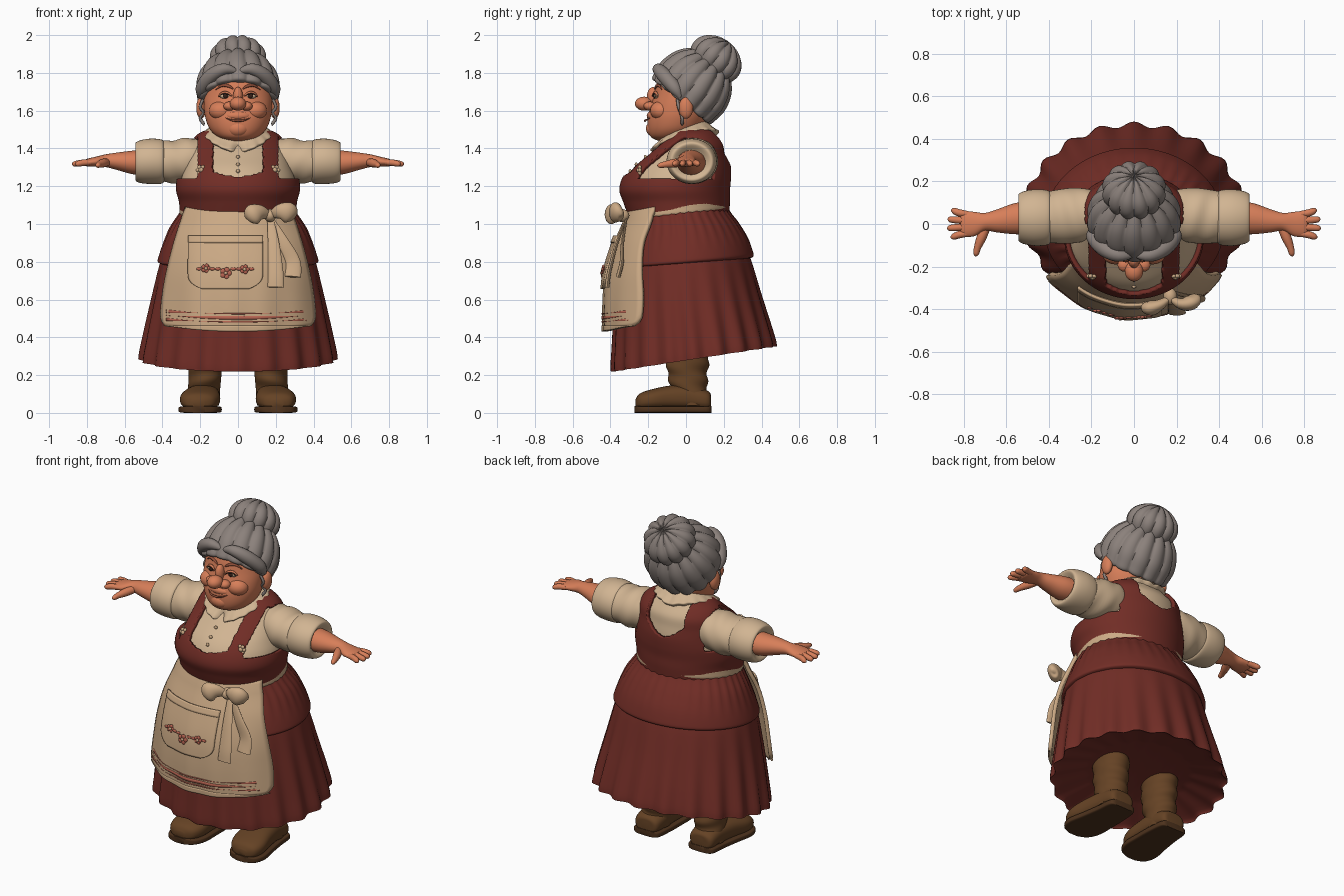
import bpy, bmesh, math
from math import sin, cos, pi, radians, sqrt, copysign
from mathutils import Vector, Matrix

if "Cube" in bpy.data.objects:
    bpy.data.objects.remove(bpy.data.objects["Cube"])

def material(name, *rgb):
    m = bpy.data.materials.new(name)
    m.use_nodes = True
    m.diffuse_color = (*rgb, 1)
    m.node_tree.nodes["Principled BSDF"].inputs["Base Color"].default_value = (*rgb, 1)
    return m

SKIN = material("warm skin", .68, .21, .10)
HAIR = material("grey hair", .26, .22, .20)
DRESS = material("maroon cloth", .165, .026, .019)
BLOUSE = material("cream blouse", .64, .46, .29)
LINEN = material("tan apron", .60, .40, .235)
PINK = material("pink embroidery", .48, .13, .085)
BOOT = material("brown leather", .13, .055, .018)
SOLE = material("dark sole", .075, .032, .012)
DARK = material("dark eye", .035, .015, .01)
BROW = material("reddish brow", .30, .085, .045)

# ---------- helpers ----------
def finish(name, bm, mat, mirror=False, thick=0):
    bmesh.ops.recalc_face_normals(bm, faces=bm.faces)
    me = bpy.data.meshes.new(name)
    bm.to_mesh(me)
    bm.free()
    me.materials.append(mat)
    me.shade_smooth()
    me.set_sharp_from_angle(angle=radians(55))
    ob = bpy.data.objects.new(name, me)
    bpy.context.collection.objects.link(ob)
    if thick:
        s = ob.modifiers.new("Thickness", "SOLIDIFY")
        s.thickness, s.offset = thick, 0
    if mirror:
        ob.modifiers.new("Mirror", "MIRROR").use_mirror_merge = False
    return ob

def blend(keys, s):
    """Smooth curve through a list of tuples."""
    i = min(int(s), len(keys) - 2)
    t = s - i
    k = [keys[max(0, min(len(keys) - 1, i + d))] for d in (-1, 0, 1, 2)]
    return [b + .5 * t * (c - a + t * (2*a - 5*b + 4*c - d + t * (3 * (b - c) + d - a)))
            for a, b, c, d in zip(*k)]

def skin_rings(bm, rings, cap=True):
    faces = []
    for a, b in zip(rings, rings[1:]):
        n = len(a)
        for j in range(n):
            faces.append(bm.faces.new((a[j], a[(j+1) % n], b[(j+1) % n], b[j])))
    if cap:
        bm.faces.new(rings[0])
        bm.faces.new(rings[-1])
    return faces

def loft(name, keys, mat, axis="Z", sides=64, steps=5, warp=None, keep=None, power=1, **kw):
    """Rings (position, centre, centre, radius, radius) along an axis."""
    bm, rings = bmesh.new(), []
    for i in range((len(keys) - 1) * steps + 1):
        a, c1, c2, r1, r2 = blend(keys, i / steps)
        ring = []
        for j in range(sides):
            th = 2 * pi * j / sides
            c, s = (copysign(abs(f) ** power, f) for f in (cos(th), sin(th)))
            u, v = c1 + max(r1, .001) * c, c2 + max(r2, .001) * s
            p = Vector({"Z": (u, v, a), "X": (a, u, v), "Y": (u, a, v)}[axis])
            ring.append(bm.verts.new(warp(p, th) if warp else p))
        rings.append(ring)
    skin_rings(bm, rings, cap=not keep)
    if keep:
        out = [f for f in bm.faces if not keep(f.calc_center_median())]
        bmesh.ops.delete(bm, geom=out, context="FACES")
        for _ in range(3):
            edge = [v for v in bm.verts if v.is_boundary]
            bmesh.ops.smooth_vert(bm, verts=edge, factor=.5, use_axis_x=True, use_axis_y=True, use_axis_z=True)
    return finish(name, bm, mat, **kw)

def sweep(name, pts, mat, flat=1, out=(0, -1, 0), sides=12, steps=5, **kw):
    """Tube through points (x, y, z, radius)."""
    n = (len(pts) - 1) * steps
    path = [blend(pts, i / steps) for i in range(n + 1)]
    bm, rings = bmesh.new(), []
    for i, p in enumerate(path):
        tan = Vector(path[min(i+1, n)][:3]) - Vector(path[max(i-1, 0)][:3])
        side = tan.cross(Vector(out)).normalized()
        nor = side.cross(tan).normalized() * flat
        r = max(p[3], .001)
        rings.append([bm.verts.new(Vector(p[:3]) + r * (side * cos(a) + nor * sin(a)))
                      for a in (2 * pi * j / sides for j in range(sides))])
    skin_rings(bm, rings)
    return finish(name, bm, mat, **kw)

def ball(name, centre, radii, mat, **kw):
    bm = bmesh.new()
    bmesh.ops.create_uvsphere(bm, u_segments=24, v_segments=14, radius=1)
    bm.transform(Matrix.Translation(centre) @ Matrix.Diagonal((*radii, 1)))
    return finish(name, bm, mat, **kw)

def front_y(keys, x, z):
    """Front surface of a loft whose keys run downward."""
    i = next((i for i in range(len(keys) - 1) if z >= keys[i+1][0]), len(keys) - 2)
    t = min(1, max(0, (keys[i][0] - z) / (keys[i][0] - keys[i+1][0])))
    _, cx, cy, rx, ry = blend(keys, i + t)
    return cy - ry * sqrt(max(0, 1 - (x / rx) ** 2))

# ---------- skirt ----------
def skirt_warp(p, th):
    w = min(1, max(0, (.86 - p.z) / .56))
    k = 1 + .028 * w * cos(20 * th)
    return Vector((p.x * k, p.y * k, p.z + .155 * w * p.y))

loft("lower_skirt", [(.86, 0, -.01, .38, .33), (.8, 0, -.005, .41, .35), (.6, 0, .01, .455, .385),
     (.4, 0, .03, .495, .415), (.285, 0, .04, .513, .428), (.295, 0, .04, .49, .405),
     (.34, 0, .04, .3, .25)], DRESS, sides=160, warp=skirt_warp)

def hip_warp(p, th):
    k = 1 + .012 * cos(36 * th) * min(1, max(0, (p.z - .85) / .15))
    return Vector((p.x * k, p.y * k, p.z + .08 * p.y))

loft("upper_skirt", [(1.12, 0, -.04, .27, .235), (1.05, 0, -.03, .315, .26), (.98, 0, -.015, .36, .295),
     (.9, 0, -.008, .395, .335), (.83, 0, -.005, .42, .358), (.80, 0, -.005, .424, .362),
     (.79, 0, -.005, .40, .34)], DRESS, sides=144, warp=hip_warp)

# ---------- blouse and bodice ----------
TORSO = [(1.51, 0, .04, .06, .06), (1.50, 0, .04, .11, .10), (1.47, 0, .04, .19, .12), (1.42, 0, .03, .235, .165),
         (1.36, 0, .0, .26, .205), (1.30, 0, -.03, .28, .245), (1.24, 0, -.05, .30, .265),
         (1.18, 0, -.06, .305, .27), (1.12, 0, -.05, .29, .26), (1.05, 0, -.04, .285, .245)]
loft("blouse_body", TORSO, BLOUSE)

def bodice_area(p):
    x = abs(p.x)
    if p.y < 0:
        neck = x > .13 or p.z < 1.25 + 1.5 * x * x
    else:
        neck = x > .12 or p.z < 1.31 + 5 * x * x
    return neck and (x < (.21 if p.y < 0 else .225) or p.z < 1.24)

loft("bodice", [(z, x, y, a + .012, b + .012) for z, x, y, a, b in TORSO], DRESS,
     sides=200, steps=8, keep=bodice_area, thick=.022)

def collar_warp(p, th):
    outer = min(1, max(0, (1.48 - p.z) / .05))
    gap = abs((th - 1.5 * pi + pi) % (2 * pi) - pi)
    k = 1 + outer * (.025 * cos(18 * th) - .3 * max(0, 1 - gap / .25))
    return Vector((p.x * k, p.y * k, p.z + .28 * p.y + .27 * abs(p.x)))

loft("collar", [(1.505, 0, 0, .09, .10), (1.495, 0, 0, .115, .12), (1.46, 0, -.005, .155, .155),
     (1.435, 0, -.01, .178, .185), (1.42, 0, -.01, .165, .17)], BLOUSE, sides=108, warp=collar_warp)
for z in (1.355, 1.315, 1.28):
    ball("blouse_button", (0, front_y(TORSO, 0, z) - .004, z), (.01, .008, .01), LINEN)
y = front_y(TORSO, .19, 1.285) - .025
ball("strap_button", (.195, y, 1.285), (.014, .014, .014), LINEN, mirror=True)
for a in range(6):
    ball("strap_button_petal", (.195 + .018 * cos(a * pi / 3), y + .004, 1.285 + .018 * sin(a * pi / 3)),
         (.011, .01, .011), LINEN, mirror=True)

# ---------- arms ----------
loft("sleeve", [(.15, .05, 1.35, .08, .08), (.2, .045, 1.345, .115, .108), (.28, .04, 1.335, .13, .118),
     (.36, .035, 1.33, .126, .112), (.44, .03, 1.33, .115, .105)], BLOUSE, "X", mirror=True,
     warp=lambda p, th: p + Vector((0, 0, .004 * sin(p.x * 60 + 2 * th))))
loft("sleeve_cuff", [(.39, .03, 1.33, .10, .09), (.40, .03, 1.33, .126, .115), (.46, .03, 1.332, .133, .12),
     (.52, .03, 1.33, .123, .112), (.543, .03, 1.33, .105, .095), (.52, .03, 1.33, .07, .06)], BLOUSE, "X", mirror=True)
loft("forearm", [(.48, .03, 1.325, .078, .068), (.56, .025, 1.326, .073, .062), (.64, .015, 1.332, .055, .046),
     (.70, .01, 1.335, .042, .034), (.75, .0, 1.33, .057, .027), (.80, .0, 1.325, .06, .02),
     (.815, 0, 1.325, .045, .012)], SKIN, "X", sides=32, mirror=True)
for i, reach in enumerate((.862, .878, .876, .86)):
    y = -.05 + .034 * i
    sweep("finger", [(.78, y * .9, 1.326, .014), (.82, y, 1.324, .017), (reach - .012, y * 1.2, 1.318, .014),
          (reach, y * 1.22, 1.316, .003)], SKIN, out=(0, 0, 1), mirror=True)
sweep("thumb", [(.69, -.005, 1.328, .02), (.715, -.06, 1.322, .023), (.735, -.11, 1.315, .017),
      (.742, -.14, 1.31, .013), (.745, -.152, 1.309, .003)], SKIN, out=(0, 0, 1), mirror=True)

# ---------- head ----------
HEAD = [(1.88, 0, .03, .04, .04), (1.82, 0, .02, .14, .125), (1.76, 0, 0, .172, .15), (1.68, 0, -.02, .18, .15),
        (1.62, 0, -.035, .18, .153), (1.56, 0, -.045, .172, .158), (1.50, 0, -.06, .148, .142),
        (1.46, 0, -.085, .105, .1), (1.44, 0, -.095, .05, .05)]
loft("head", HEAD, SKIN)
loft("neck", [(1.40, 0, .01, .11, .11), (1.58, 0, .01, .1, .1)], SKIN)
ball("cheek", (.088, -.13, 1.6), (.066, .06, .052), SKIN, mirror=True)
ball("chin", (0, -.165, 1.505), (.06, .047, .045), SKIN)
ball("upper_lip_pad", (0, -.172, 1.573), (.07, .036, .028), SKIN)
ball("nose_tip", (0, -.222, 1.637), (.043, .048, .037), SKIN)
ball("nose_wing", (.045, -.192, 1.624), (.032, .032, .024), SKIN, mirror=True)
ball("nose_bridge", (0, -.175, 1.675), (.026, .032, .05), SKIN)
ball("ear", (.195, .0, 1.615), (.026, .038, .058), SKIN, mirror=True)
ball("eye", (.068, -.150, 1.678), (.031, .02, .016), BLOUSE, mirror=True)
ball("iris", (.066, -.167, 1.678), (.014, .007, .013), DARK, mirror=True)

def face_line(name, pts, mat, lift, **kw):
    sweep(name, [(x, front_y(HEAD, x, z) - lift, z, r) for x, z, r in pts], mat, sides=8, **kw)

face_line("upper_eyelid", [(.033, 1.678, .003), (.055, 1.694, .007), (.082, 1.694, .007), (.105, 1.675, .003)], SKIN, .008, mirror=True)
face_line("lash_line", [(.036, 1.675, .001), (.055, 1.688, .003), (.082, 1.688, .003), (.1, 1.672, .001)], DARK, .012, mirror=True)
face_line("eyebrow", [(.025, 1.715, .003), (.05, 1.73, .008), (.085, 1.733, .007), (.12, 1.71, .002)], BROW, .003, mirror=True)
sweep("mouth", [(-.068, -.188, 1.563, .001), (-.035, -.212, 1.55, .005), (0, -.217, 1.546, .006),
      (.035, -.212, 1.55, .005), (.068, -.188, 1.563, .001)], BROW, sides=8)

# ---------- hair ----------
TILT = Matrix.Rotation(-.67, 3, "X")
def ribs(centre, count, depth):
    return lambda p, th: TILT @ (Vector((p.x, p.y, p.z)) *
        (1 - depth * (1 - abs(sin(count * th / 2 + .15 * sin(p.z * 20))) ** .6))) + Vector(centre)

R = .213
loft("hair", [(-.085, 0, 0, .15, .145)] + [(R * cos(a), 0, 0, R * 1.05 * sin(a), R * sin(a))
     for a in (radians(d) for d in (116, 105, 85, 60, 35, 12, 1))], HAIR, sides=168, warp=ribs((0, .03, 1.72), 14, .09))
loft("hair_bun", [(.115 * cos(a), 0, 0, .152 * sin(a), .152 * sin(a))
     for a in (radians(d) for d in (179, 150, 120, 90, 60, 30, 8, 1))], HAIR, sides=144, warp=ribs((0, .158, 1.872), 12, .12))
sweep("front_wave", [(.0, -.145, 1.805, .01), (.07, -.148, 1.82, .03), (.14, -.115, 1.785, .038),
      (.19, -.06, 1.72, .035), (.2, -.03, 1.67, .012)], HAIR, sides=16, mirror=True)
sweep("side_curl", [(.185, -.045, 1.66, .008), (.2, -.04, 1.62, .008), (.185, -.03, 1.59, .007),
      (.2, -.02, 1.56, .008), (.185, -.02, 1.535, .009), (.18, -.02, 1.52, .002)], HAIR, sides=8, mirror=True)

# ---------- apron ----------
APRON = [(1.12, 0, -.03, .30, .255), (1.05, 0, -.02, .34, .29), (.9, 0, 0, .42, .37),
         (.75, 0, .01, .455, .425), (.6, 0, .02, .48, .45), (.4, 0, .02, .51, .45)]

def apron_y(x, z, lift=0):
    return front_y(APRON, x, z) - lift + .006 * sin(34 * x) * (1.1 - z)

def panel(name, half, z0, z1, lift, mat, cx=0, sag=0, thick=.012, nu=40, nv=28):
    bm, rows = bmesh.new(), []
    for i in range(nv + 1):
        zz = z0 + (z1 - z0) * i / nv
        row = []
        for j in range(nu + 1):
            u = 2 * j / nu - 1
            x, z = cx + u * half(zz), zz + sag * u * u * (z1 - zz) / (z1 - z0)
            row.append(bm.verts.new((x, apron_y(x, z, lift), z)))
        rows.append(row)
    for a, b in zip(rows, rows[1:]):
        for j in range(nu):
            bm.faces.new((a[j], a[j+1], b[j+1], b[j]))
    finish(name, bm, mat, thick=thick)

def apron_half(z):
    return .405 - .13 * max(0, (z - .48) / .6) ** 1.6 - .025 * max(0, (.48 - z) / .05) ** 2

panel("apron", apron_half, .43, 1.09, 0, LINEN, sag=.03, thick=.022)
panel("apron_hem", lambda z: apron_half(z) - .002, .432, .462, .008, LINEN, sag=.03, nv=4)
for z0, z1 in ((.478, .486), (.494, .514), (.522, .528)):
    panel("apron_stripe", lambda z: .378, z0, z1, .011, PINK, sag=.025, thick=.006, nv=2)

def pocket_half(z):
    return .195 - .075 * max(0, (.74 - z) / .085) ** 3

panel("apron_pocket", pocket_half, .655, .93, .014, LINEN, cx=-.065, thick=.022)
panel("pocket_border", lambda z: .197, .90, .937, .024, LINEN, cx=-.065, nv=4)
for x, z, s in ((-.17, .765, .8), (-.065, .74, 1), (.035, .76, .8)):
    y = apron_y(x, z, .028)
    for a in range(5):
        ball("flower_petal", (x + .018 * s * cos(a * 1.257), y, z + .018 * s * sin(a * 1.257)),
             (.014 * s, .007, .014 * s), PINK)
    ball("flower_centre", (x, y - .005, z), (.009, .007, .009), LINEN)
for x in (-.205, -.135, -.105, -.025, .005, .07):
    ball("flower_leaf", (x, apron_y(x, .762, .026), .762), (.016, .006, .008), PINK)

# ---------- waistband and bow ----------
loft("waistband", [(1.052, 0, -.04, .285, .245), (1.058, 0, -.04, .308, .268), (1.085, 0, -.04, .31, .27),
     (1.112, 0, -.04, .306, .266), (1.118, 0, -.04, .285, .245)], LINEN, sides=96,
     warp=lambda p, th: p + Vector((0, 0, .1 * p.y)))
ball("bow_knot", (.17, -.34, 1.045), (.032, .04, .034), LINEN)
sweep("bow_loop_right", [(.17, -.345, 1.045, .016), (.12, -.38, 1.06, .04), (.08, -.395, 1.05, .055),
      (.055, -.385, 1.035, .035), (.05, -.38, 1.03, .005)], LINEN, flat=.65, sides=20)
sweep("bow_loop_left", [(.17, -.345, 1.045, .016), (.22, -.375, 1.065, .04), (.265, -.37, 1.06, .055),
      (.292, -.345, 1.045, .035), (.297, -.34, 1.04, .005)], LINEN, flat=.65, sides=20)
for tip in ((.20, .665), (.29, .72)):
    path = [(.17, 1.03, .016), (.4 * .17 + .6 * tip[0], .9, .03), (tip[0], tip[1] + .08, .04), (*tip, .044)]
    sweep("bow_tail", [(x, apron_y(x, z, .035), z, r) for x, z, r in path], LINEN, flat=.28, sides=16)

# ---------- boots ----------
loft("boot_shaft", [(.04, .185, .03, .085, .092), (.12, .18, .02, .085, .094), (.2, .175, .008, .087, .105),
     (.3, .175, .01, .092, .112), (.42, .175, .01, .092, .112)], BOOT, mirror=True, steps=8,
     warp=lambda p, th: p + Vector((0, .006 * sin(p.z * 75 + th), 0)))
FOOT = [(.132, .182, .06, .03, .025), (.118, .185, .065, .075, .05), (.02, .185, .08, .088, .065), (-.08, .192, .08, .097, .065),
        (-.18, .202, .07, .105, .055), (-.245, .208, .06, .08, .042), (-.268, .21, .05, .03, .02)]
loft("boot_foot", FOOT, BOOT, "Y", sides=40, power=.8, mirror=True)
loft("boot_sole", [(y * 1.02, x, .018, r + .008, .018) for y, x, z, r, h in FOOT], SOLE, "Y", sides=40, power=.35, mirror=True)
